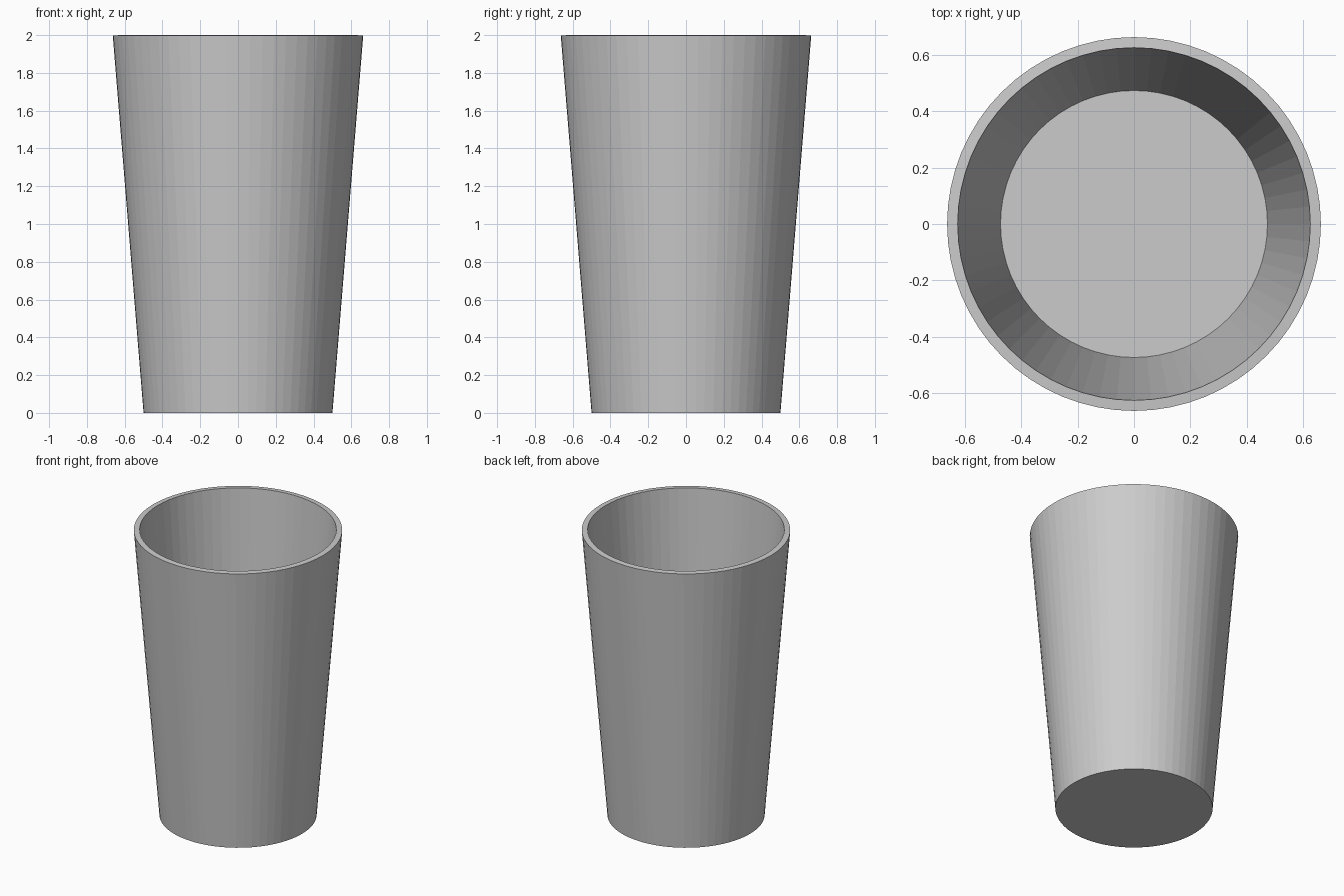
import bpy, bmesh, math

if "Cube" in bpy.data.objects:
    bpy.data.objects.remove(bpy.data.objects["Cube"])

SIDES = 64
# Cup profile (radius, z): outer foot, outer rim, inner rim, inner floor
PROFILE = [(0.50, 0.0), (0.663, 1.997), (0.6255, 2.0), (0.4735, 0.027)]

bm = bmesh.new()
rings = []
for r, z in PROFILE:
    rings.append([bm.verts.new((r * math.cos(2 * math.pi * i / SIDES),
                                r * math.sin(2 * math.pi * i / SIDES), z))
                  for i in range(SIDES)])

# Outer wall, rim and inner wall
for low, high in zip(rings, rings[1:]):
    for i in range(SIDES):
        j = (i + 1) % SIDES
        bm.faces.new((low[i], low[j], high[j], high[i]))

# Underside and inner floor
bm.faces.new(rings[0][::-1])
bm.faces.new(rings[-1])
bmesh.ops.recalc_face_normals(bm, faces=bm.faces)

mesh = bpy.data.meshes.new("cup")
bm.to_mesh(mesh)
bm.free()
cup = bpy.data.objects.new("cup", mesh)
bpy.context.collection.objects.link(cup)
